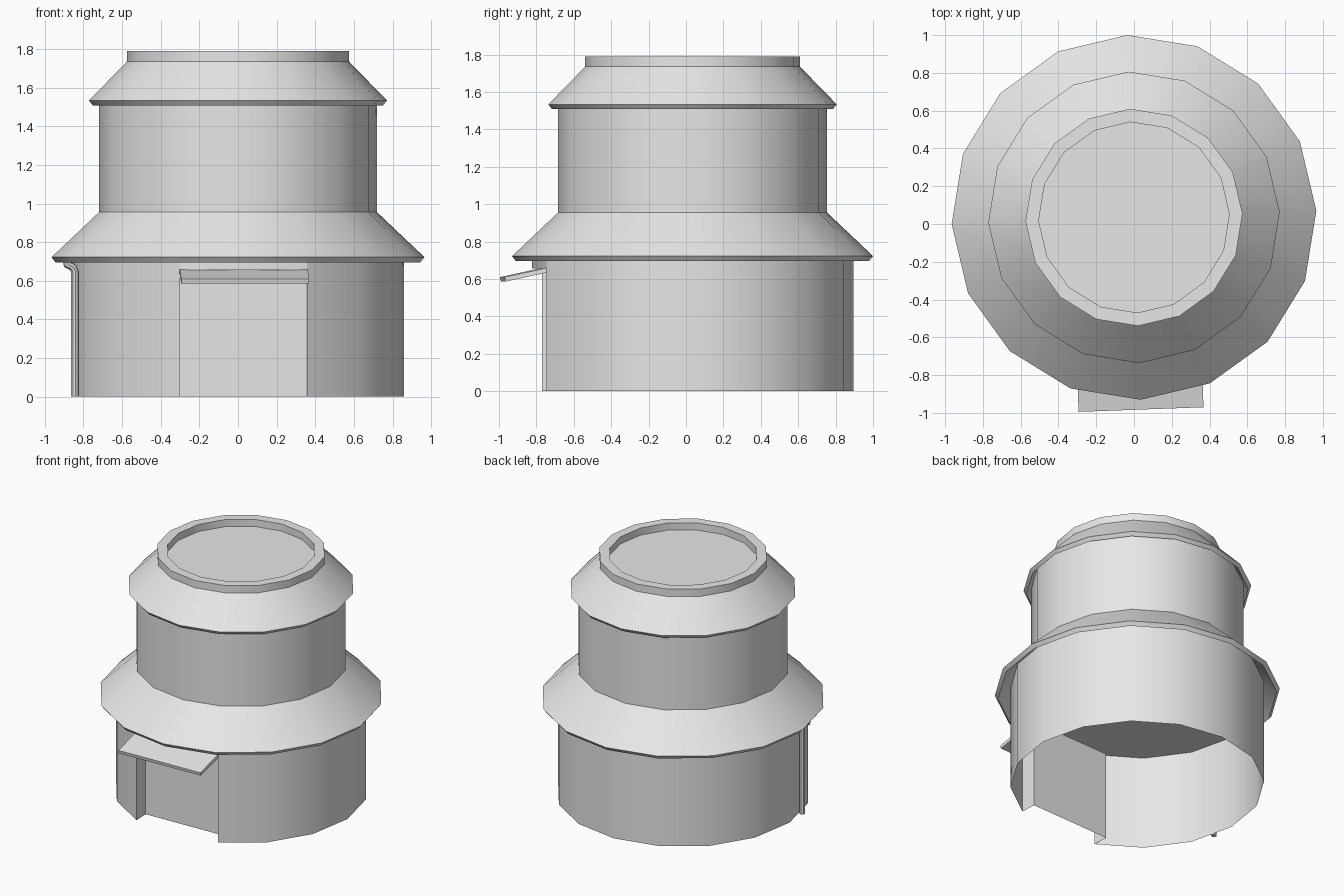
import bpy, bmesh, math
from mathutils import Vector

if "Cube" in bpy.data.objects:
    bpy.data.objects.remove(bpy.data.objects["Cube"])

SIDES = 16
STEP = 2 * math.pi / SIDES
TURN = math.radians(2.1)
CENTRE = (0, 0.035, 0)

mat = bpy.data.materials.new("plain_grey")
mat.diffuse_color = (0.8, 0.8, 0.8, 1)
mat.use_nodes = True
mat.node_tree.nodes["Principled BSDF"].inputs["Base Color"].default_value = mat.diffuse_color


def finish(name, bm, recalc=True):
    """Turn a bmesh into a placed, smooth-by-angle object."""
    bmesh.ops.remove_doubles(bm, verts=bm.verts, dist=1e-5)
    if recalc:
        bmesh.ops.recalc_face_normals(bm, faces=bm.faces)
    me = bpy.data.meshes.new(name)
    bm.to_mesh(me)
    bm.free()
    me.materials.append(mat)
    ob = bpy.data.objects.new(name, me)
    bpy.context.collection.objects.link(ob)
    ob.location = CENTRE
    ob.rotation_euler.z = TURN
    bpy.ops.object.select_all(action='DESELECT')
    ob.select_set(True)
    bpy.context.view_layer.objects.active = ob
    bpy.ops.object.shade_smooth_by_angle(angle=math.radians(30))
    return ob


def at(r, i, z):
    return Vector((r * math.cos(i * STEP), r * math.sin(i * STEP), z))


def face(bm, pts):
    return bm.faces.new([bm.verts.new(p) for p in pts])


def lathe(name, profile, closed=False, cap_end=False):
    """Sweep (radius, z) points, listed bottom to top on the outside, round the axis."""
    bm = bmesh.new()
    pairs = list(zip(profile, profile[1:] + profile[:1]))
    for (r0, z0), (r1, z1) in pairs if closed else pairs[:-1]:
        for i in range(SIDES):
            face(bm, [at(r0, i, z0), at(r0, i + 1, z0), at(r1, i + 1, z1), at(r1, i, z1)])
    if cap_end:
        r, z = profile[-1]
        face(bm, [at(r, i, z) for i in range(SIDES)])
    return finish(name, bm, False)


# Lower wall: two front sides are pushed in to make the doorway
R, HEAD, CEIL, TOP = 0.86, 0.655, 0.70, 0.775
bm = bmesh.new()
for i in range(SIDES):
    low = HEAD if i in (11, 12) else 0
    face(bm, [at(R, i, low), at(R, i + 1, low), at(R, i + 1, TOP), at(R, i, TOP)])
a, m, b = at(R, 11, 0), at(R, 12, 0), at(R, 13, 0)
inward, up = Vector((0, 0.115, 0)), Vector((0, 0, HEAD))
for p, q in ((a, a + inward), (a + inward, b + inward), (b + inward, b)):
    face(bm, [p, q, q + up, p + up])
face(bm, [p + up for p in (a, a + inward, b + inward, b, m)])
finish("lower_wall", bm, False)

# Ceiling inside the open bottom
bm = bmesh.new()
face(bm, [at(R, -i, CEIL) for i in range(SIDES)])
finish("lower_ceiling", bm, False)

# Roof skirts and upper wall
lathe("lower_roof", [(0.86, 0.775), (0.945, 0.695), (0.966, 0.722), (0.72, 0.955)])
lathe("upper_wall", [(0.72, 0.955), (0.72, 1.545)])
lathe("upper_roof", [(0.72, 1.545), (0.752, 1.508), (0.772, 1.533), (0.575, 1.735)])

# Raised rim with a sunken flat top
lathe("top_rim", [(0.575, 1.735), (0.575, 1.79), (0.505, 1.79), (0.505, 1.737)], cap_end=True)

# Sloping awning over the doorway
bm = bmesh.new()
section = [(-1.013, 0.586), (-0.78, 0.637), (-0.78, 0.662), (-1.018, 0.61)]
ends = [[Vector((x, y, z)) for y, z in section] for x in (-0.331, 0.331)]
for end in ends:
    face(bm, end)
for k in range(4):
    n = (k + 1) % 4
    face(bm, [ends[0][k], ends[0][n], ends[1][n], ends[1][k]])
finish("awning", bm)

# Drain pipe on the left, bending out under the eaves
bm = bmesh.new()
ang = 8.5 * STEP
out, side = Vector((math.cos(ang), math.sin(ang), 0)), Vector((-math.sin(ang), math.cos(ang), 0))
path = [(0.868, 0), (0.868, 0.645), (0.875, 0.665), (0.89, 0.676), (0.91, 0.685), (0.915, 0.715)]
tilts = [0, 0, 35, 55, 40, 0]
rings = []
for (r, z), t in zip(path, tilts):
    t = math.radians(t)
    across = out * math.cos(t) - Vector((0, 0, math.sin(t)))
    c = out * r + Vector((0, 0, z))
    rings.append([c + 0.02 * (across * math.cos(j * math.pi / 4) + side * math.sin(j * math.pi / 4))
                  for j in range(8)])
for lo, hi in zip(rings, rings[1:]):
    for j in range(8):
        n = (j + 1) % 8
        face(bm, [lo[j], lo[n], hi[n], hi[j]])
face(bm, rings[0])
face(bm, rings[-1])
pipe = finish("drain_pipe", bm)
bpy.context.view_layer.objects.active = pipe
bpy.ops.object.shade_smooth_by_angle(angle=math.radians(50))
